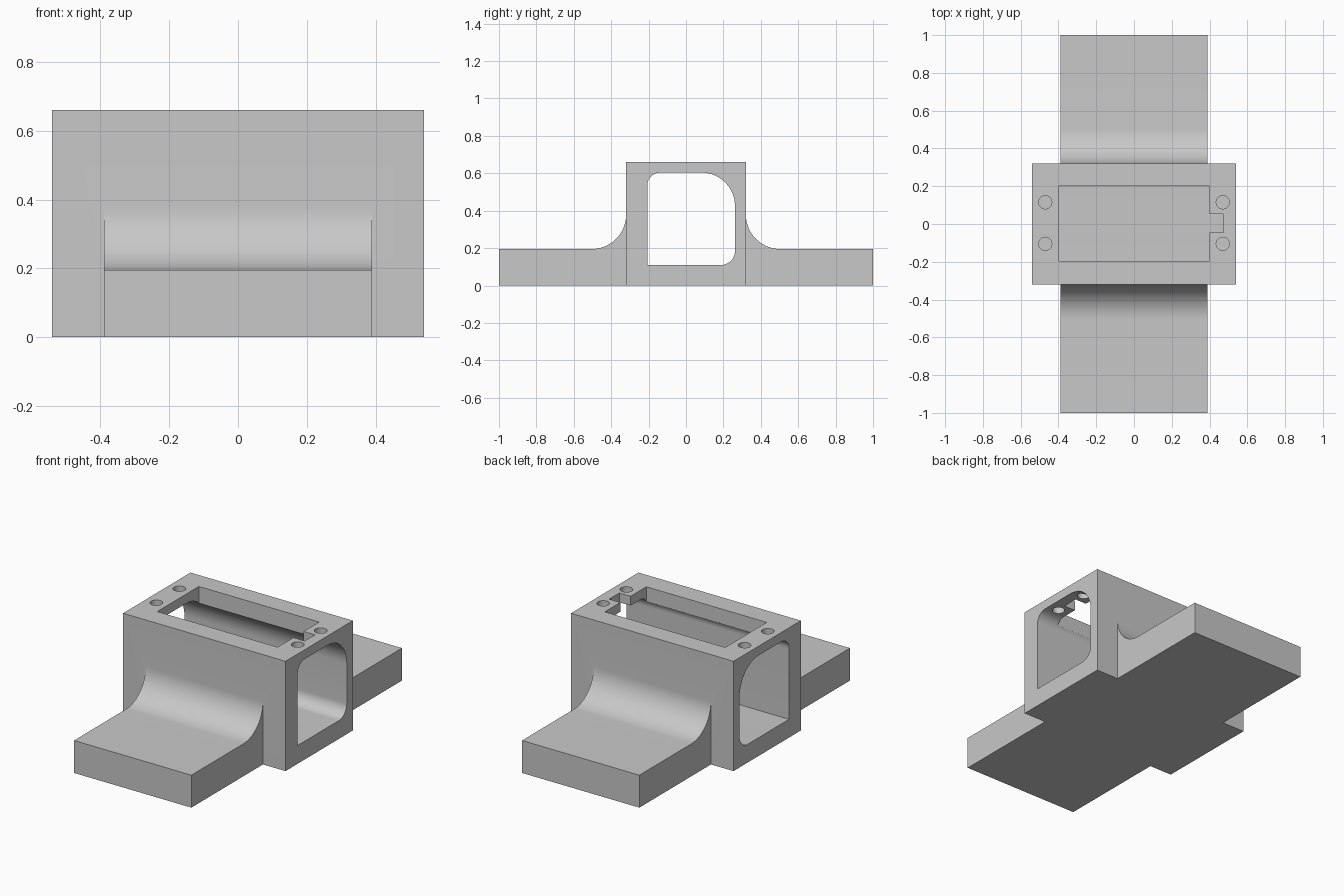
import bpy
import bmesh
from math import cos, sin, pi
from mathutils import Vector

old = bpy.data.objects.get("Cube")
if old:
    bpy.data.objects.remove(old, do_unlink=True)

grey = bpy.data.materials.new("light_grey")
grey.use_nodes = True
grey.diffuse_color = (0.58, 0.58, 0.58, 1)
grey.node_tree.nodes["Principled BSDF"].inputs["Base Color"].default_value = grey.diffuse_color


def prism(name, outline, start, end, axis):
    """Extrude an outline along x (points are y, z) or along z (points are x, y)."""
    bm = bmesh.new()
    place = (lambda p: (start, p[0], p[1])) if axis == "x" else (lambda p: (p[0], p[1], start))
    face = bm.faces.new([bm.verts.new(place(p)) for p in outline])
    grown = bmesh.ops.extrude_face_region(bm, geom=[face])
    shift = Vector((end - start, 0, 0)) if axis == "x" else Vector((0, 0, end - start))
    bmesh.ops.translate(bm, vec=shift, verts=[v for v in grown["geom"] if isinstance(v, bmesh.types.BMVert)])
    bmesh.ops.recalc_face_normals(bm, faces=bm.faces[:])
    mesh = bpy.data.meshes.new(name)
    bm.to_mesh(mesh)
    bm.free()
    mesh.materials.append(grey)
    obj = bpy.data.objects.new(name, mesh)
    bpy.context.collection.objects.link(obj)
    return obj


def arc(cx, cy, r, a0, a1, steps=16):
    return [(cx + r * cos(a0 + (a1 - a0) * i / steps), cy + r * sin(a0 + (a1 - a0) * i / steps))
            for i in range(steps + 1)]


def rectangle(x0, x1, y0, y1):
    return [(x0, y0), (x1, y0), (x1, y1), (x0, y1)]


def combine(body, tool, operation):
    mod = body.modifiers.new("combine", "BOOLEAN")
    mod.object, mod.operation, mod.solver = tool, operation, "EXACT"
    bpy.context.view_layer.objects.active = body
    bpy.ops.object.modifier_apply(modifier=mod.name)
    bpy.data.objects.remove(tool, do_unlink=True)


# Central housing
TOP = 0.66
body = prism("servo_housing", rectangle(-0.54, 0.54, -0.32, 0.32), 0, TOP, "z")

# Mounting wings with a concave fillet against the housing
R, DECK, WALL = 0.185, 0.195, 0.32
for side in (-1, 1):
    fillet = arc(WALL + R, DECK + R, R, pi, 1.5 * pi, 24)
    outline = [(0.29, 0), (0.29, DECK + R), *fillet, (1, DECK), (1, 0)]
    combine(body, prism("wing", [(side * y, z) for y, z in outline], -0.39, 0.39, "x"), "UNION")

# Tunnel through the housing, each corner with its own radius
Y0, Y1, Z0, Z1 = -0.207, 0.262, 0.11, 0.604
low, high, small = 0.075, 0.18, 0.07
tunnel = [(Y0, Z0),
          *arc(Y1 - low, Z0 + low, low, -pi / 2, 0),
          *arc(Y1 - high, Z1 - high, high, 0, pi / 2),
          *arc(Y0 + small, Z1 - small, small, pi / 2, pi)]
combine(body, prism("tunnel", tunnel, -0.7, 0.7, "x"), "DIFFERENCE")

# Top window with the cable notch on one end
window = [(-0.4, -0.195), (0.4, -0.195), (0.4, -0.045), (0.475, -0.045),
          (0.475, 0.052), (0.4, 0.052), (0.4, 0.2), (-0.4, 0.2)]
combine(body, prism("window", window, 0.45, 0.8, "z"), "DIFFERENCE")

# Four screw holes
for x in (-0.47, 0.47):
    for y in (-0.105, 0.115):
        hole = arc(x, y, 0.035, 0, 2 * pi, 32)[:-1]
        combine(body, prism("screw_hole", hole, 0.5, 0.8, "z"), "DIFFERENCE")

# Smooth the curved walls, keep the edges crisp
bpy.ops.object.select_all(action="DESELECT")
body.select_set(True)
bpy.context.view_layer.objects.active = body
bpy.ops.object.shade_smooth_by_angle(angle=pi / 6)
